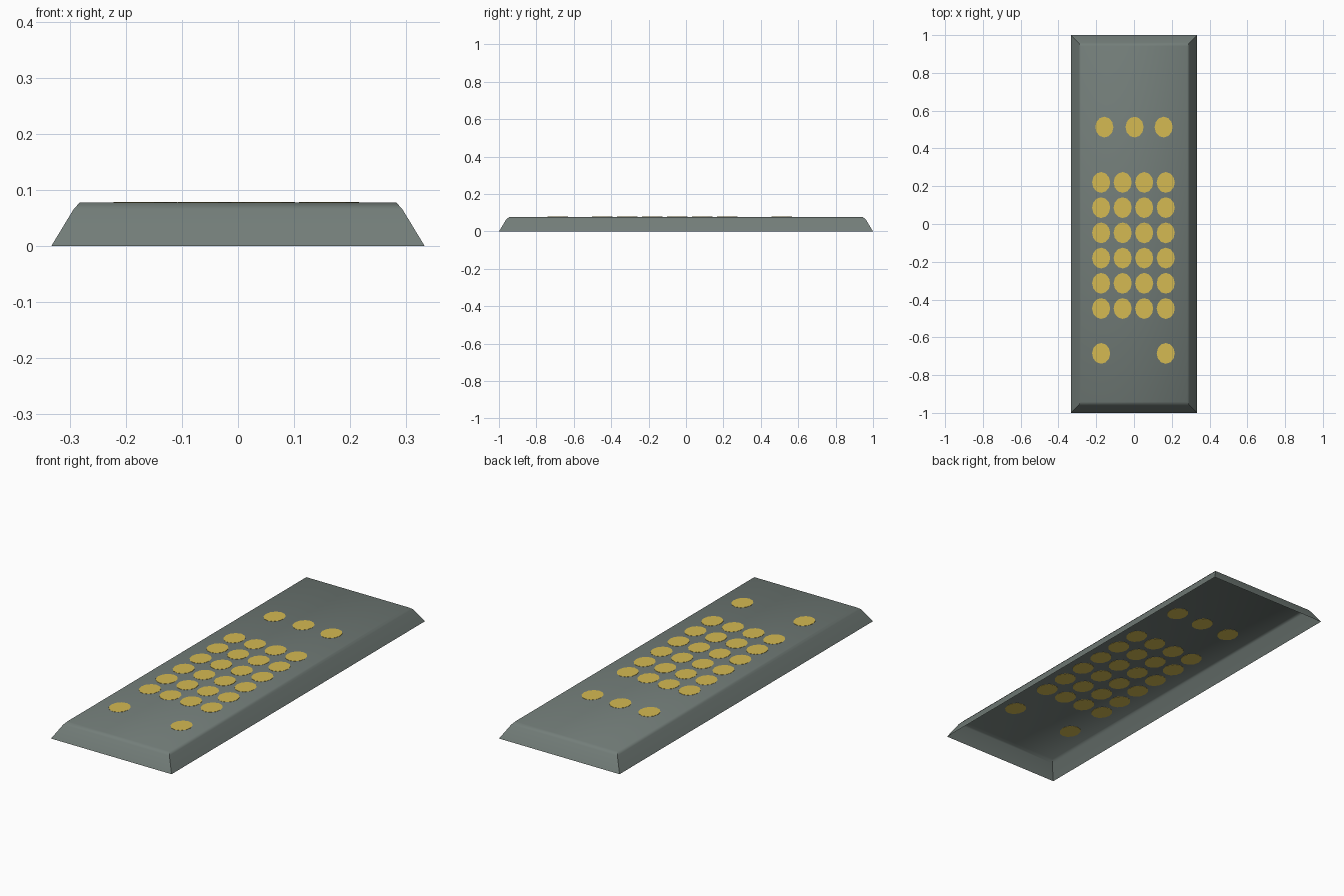
import bpy, bmesh, math

if "Cube" in bpy.data.objects:
    bpy.data.objects.remove(bpy.data.objects["Cube"])

def material(name, rgb):
    m = bpy.data.materials.new(name)
    m.diffuse_color = (*rgb, 1)
    m.use_nodes = True
    m.node_tree.nodes["Principled BSDF"].inputs["Base Color"].default_value = m.diffuse_color
    return m

grey = material("slate grey", (0.17, 0.205, 0.19))
yellow = material("mustard yellow", (0.66, 0.49, 0.085))
TOP = 0.078

def add_object(name, bm, mat):
    me = bpy.data.meshes.new(name)
    bm.to_mesh(me)
    bm.free()
    me.materials.append(mat)
    ob = bpy.data.objects.new(name, me)
    bpy.context.collection.objects.link(ob)
    return ob

# Casing: open-bottomed shell lofted through rectangles (half width, half length, z)
bm = bmesh.new()
rings = []
for hx, hy, z in ((0.333, 1.0, 0), (0.293, 0.96, 0.066), (0.282, 0.942, TOP)):
    rings.append([bm.verts.new((sx * hx, sy * hy, z))
                  for sx, sy in ((-1, -1), (1, -1), (1, 1), (-1, 1))])
for a, b in zip(rings, rings[1:]):
    for i in range(4):
        j = (i + 1) % 4
        bm.faces.new((a[i], a[j], b[j], b[i]))
bm.faces.new(rings[-1])
casing = add_object("casing", bm, grey)
bpy.context.view_layer.objects.active = casing
casing.select_set(True)
bpy.ops.object.shade_smooth_by_angle(angle=math.radians(50))

# Buttons: thin oval plates let through the top so they show on both sides
def buttons(name, xs, ys):
    bm = bmesh.new()
    for x in xs:
        for y in ys:
            made = bmesh.ops.create_cone(bm, cap_ends=True, segments=12, radius1=1,
                                         radius2=1, depth=0.002)["verts"]
            bmesh.ops.scale(bm, vec=(0.048, 0.055, 1), verts=made)
            bmesh.ops.translate(bm, vec=(x, y, TOP), verts=made)
    add_object(name, bm, yellow)

buttons("upper_buttons", (-0.157, 0.003, 0.157), (0.513,))
buttons("keypad_buttons", (-0.174, -0.06, 0.054, 0.168),
        [0.22 - 0.1335 * i for i in range(6)])
buttons("lower_buttons", (-0.174, 0.168), (-0.685,))
